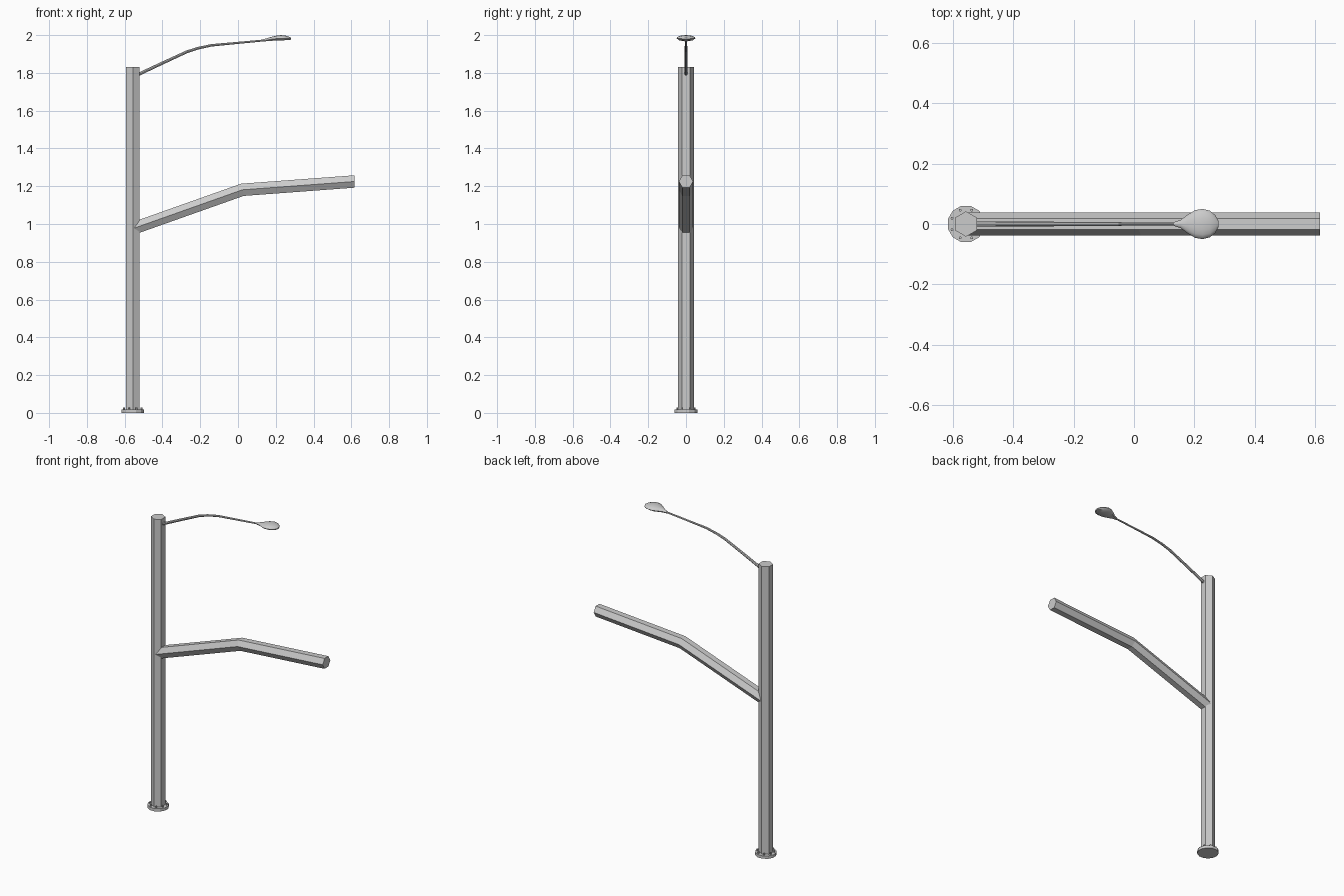
import bpy, bmesh, math
from mathutils import Vector

if "Cube" in bpy.data.objects:
    bpy.data.objects.remove(bpy.data.objects["Cube"])

PX = -0.557  # pole axis


def finish(bm, name, smooth=False):
    bmesh.ops.recalc_face_normals(bm, faces=bm.faces)
    me = bpy.data.meshes.new(name)
    bm.to_mesh(me)
    bm.free()
    ob = bpy.data.objects.new(name, me)
    bpy.context.collection.objects.link(ob)
    if smooth:
        bpy.context.view_layer.objects.active = ob
        ob.select_set(True)
        bpy.ops.object.shade_smooth_by_angle(angle=math.radians(40))
        ob.select_set(False)
    return ob


def loft(rings, name, smooth=False):
    bm = bmesh.new()
    loops = [[bm.verts.new(p) for p in r] for r in rings]
    n = len(loops[0])
    for a, b in zip(loops, loops[1:]):
        for i in range(n):
            j = (i + 1) % n
            bm.faces.new((a[i], a[j], b[j], b[i]))
    bm.faces.new(loops[0])
    bm.faces.new(loops[-1][::-1])
    return finish(bm, name, smooth)


def prism(name, x, y, sides, profile, turn=0.0):
    # upright prism following (radius, z) steps
    loft([[(x + r * math.cos(turn + i * math.tau / sides),
            y + r * math.sin(turn + i * math.tau / sides), z)
           for i in range(sides)] for r, z in profile], name)


def swept_tube(name, path, radii, sides, smooth=False, end_upright=False):
    # tube in the x-z plane with mitred bends
    pts = [Vector((x, 0, z)) for x, z in path]
    rings = []
    for k, p in enumerate(pts):
        d0 = (p - pts[k - 1]).normalized() if k else (pts[1] - p).normalized()
        d1 = (pts[k + 1] - p).normalized() if k < len(pts) - 1 else d0
        t = (d0 + d1).normalized()
        stretch = 1 / max(t.dot(d0), 0.5)
        up = Vector((-t.z, 0, t.x)) * stretch
        if end_upright and k == len(pts) - 1:
            up = Vector((0, 0, 1))
        rings.append([p + radii[k] * (Vector((0, math.cos(a), 0)) + up * math.sin(a))
                      for a in (i * math.tau / sides for i in range(sides))])
    return loft(rings, name, smooth)


# base flange, bolts and hexagonal pole
prism("base_flange", PX, 0, 12, [(0.062, 0), (0.062, 0.018)], math.pi / 12)
for i in range(8):
    a = (i + 0.5) * math.tau / 8
    prism(f"base_bolt_{i + 1}", PX + 0.05 * math.cos(a), 0.05 * math.sin(a), 6,
          [(0.005, 0.015), (0.005, 0.029)])
prism("pole", PX, 0, 6, [(0.042, 0.01), (0.042, 1.83)], math.pi / 6)

# bent hexagonal signal arm
swept_tube("signal_arm", [(-0.55, 0.978), (0.023, 1.181), (0.617, 1.225)],
           [0.0378] * 3, 6, end_upright=True)

# slender curved lamp arm
swept_tube("lamp_arm",
           [(-0.54, 1.786), (-0.40, 1.852), (-0.27, 1.912), (-0.21, 1.931),
            (-0.14, 1.946), (0.0, 1.959), (0.15, 1.973)],
           [0.0085, 0.008, 0.0075, 0.007, 0.0065, 0.0055, 0.005], 8, True)

# teardrop lamp head: x, half width, top, bottom
stations = [(0.132, 0.006, 1.978, 1.966), (0.155, 0.014, 1.984, 1.968),
            (0.178, 0.031, 1.991, 1.970), (0.203, 0.046, 1.997, 1.971),
            (0.228, 0.050, 2.000, 1.972), (0.252, 0.044, 1.997, 1.973),
            (0.270, 0.029, 1.992, 1.974), (0.280, 0.010, 1.986, 1.976)]
rings = []
for x, w, top, bot in stations:
    rim = bot + 0.4 * (top - bot)
    ring = [(x, w * math.cos(a), rim + (top - rim) * math.sin(a))
            for a in (i * math.pi / 8 for i in range(9))]
    ring += [(x, -0.7 * w, bot), (x, 0.7 * w, bot)]
    rings.append(ring)
loft(rings, "lamp_head", True)
